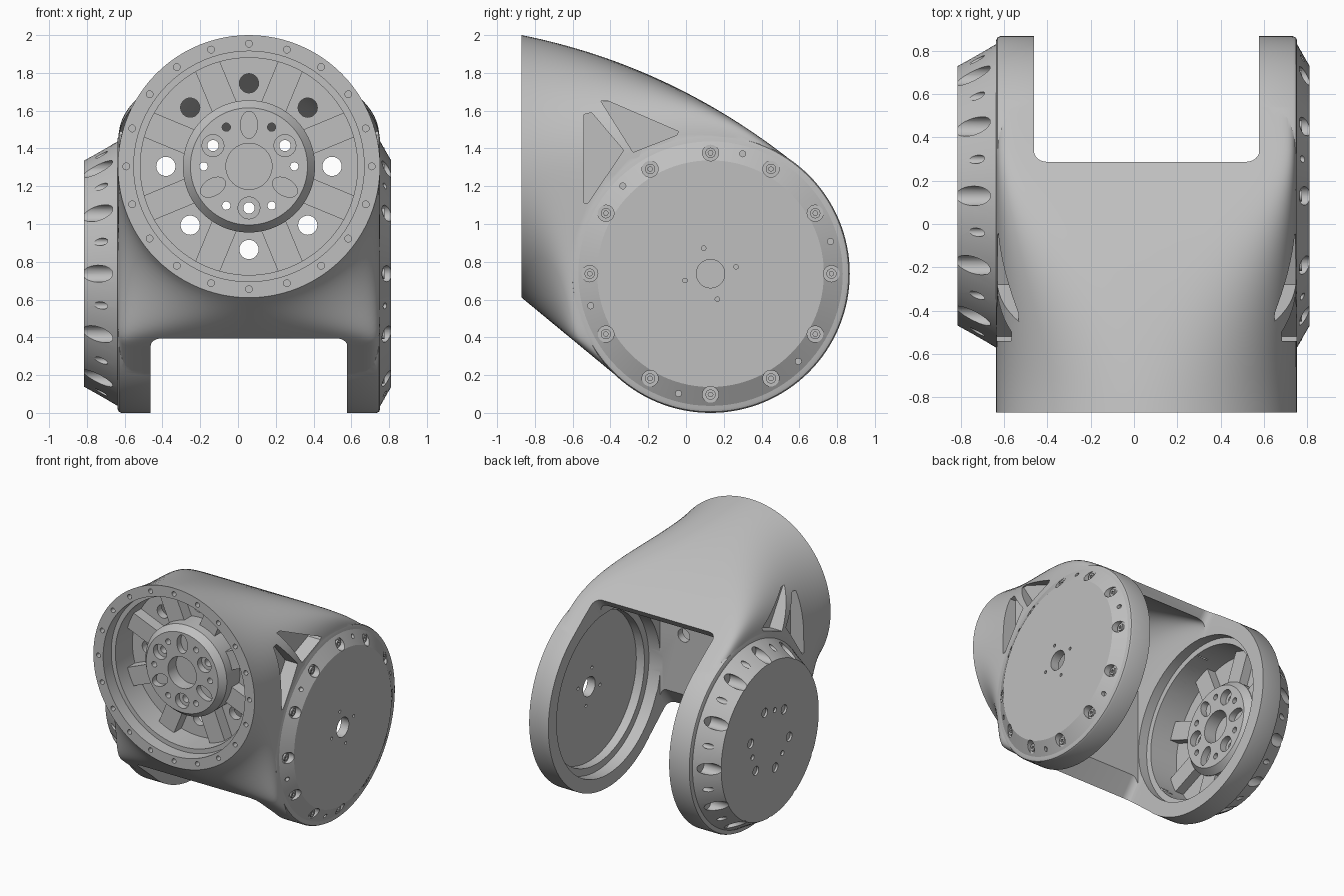
import bpy, bmesh
from math import sin, cos, pi, radians, copysign
from mathutils import Matrix, Vector

cube = bpy.data.objects.get("Cube")
if cube:
    bpy.data.objects.remove(cube, do_unlink=True)

grey = bpy.data.materials.new("cast_grey")
grey.use_nodes = True
grey.diffuse_color = (0.52, 0.52, 0.52, 1)
grey.node_tree.nodes["Principled BSDF"].inputs["Base Color"].default_value = (0.52, 0.52, 0.52, 1)

# Local frames: local z points out of each opening or cap
MID, AXIS_Y, AXIS_Z, HALF = 0.058, 0.13, 0.737, 0.695


def side(x, sign):
    return Matrix.Translation((x, AXIS_Y, AXIS_Z)) @ Matrix.Rotation(sign * pi / 2, 4, "Y")


FRONT = Matrix.Translation((MID, -0.87, 1.305)) @ Matrix.Rotation(pi / 2, 4, "X")
FORK = side(MID, 1)
LEFT = side(MID + HALF, 1)
RIGHT = side(MID - HALF, -1)
INNER = side(MID - 0.52, 1)


def finish(name, bm):
    bmesh.ops.recalc_face_normals(bm, faces=bm.faces[:])
    mesh = bpy.data.meshes.new(name)
    bm.to_mesh(mesh)
    bm.free()
    obj = bpy.data.objects.new(name, mesh)
    bpy.context.collection.objects.link(obj)
    return obj


def lathe(name, profile, frame, steps=96):
    bm = bmesh.new()
    verts = [bm.verts.new((r, 0, z)) for r, z in profile]
    edges = [bm.edges.new(pair) for pair in zip(verts, verts[1:])]
    bmesh.ops.spin(bm, geom=verts + edges, cent=(0, 0, 0), axis=(0, 0, 1),
                   angle=2 * pi, steps=steps)
    bmesh.ops.remove_doubles(bm, verts=bm.verts[:], dist=1e-5)
    bm.transform(frame)
    return finish(name, bm)


def polar(radius, angles):
    return [(radius * cos(radians(a)), radius * sin(radians(a)), a) for a in angles]


def drills(frame, spots, radius, low, high, stretch=1, seg=24):
    bm = bmesh.new()
    for x, y, a in spots:
        place = (frame @ Matrix.Translation((x, y, (low + high) / 2))
                 @ Matrix.Rotation(radians(a), 4, "Z") @ Matrix.Diagonal((stretch, 1, 1, 1)))
        bmesh.ops.create_cone(bm, cap_ends=True, segments=seg, radius1=radius,
                              radius2=radius, depth=high - low, matrix=place)
    return finish("cutter", bm)


def boolean(obj, tool, operation="DIFFERENCE"):
    mod = obj.modifiers.new("boolean", "BOOLEAN")
    mod.operation, mod.object, mod.solver = operation, tool, "EXACT"
    bpy.context.view_layer.objects.active = obj
    bpy.ops.object.modifier_apply(modifier=mod.name)
    bpy.data.objects.remove(tool, do_unlink=True)


def bore(obj, frame, radius, low, high):
    boolean(obj, drills(frame, [(0, 0, 0)], radius, low, high, seg=96))


def ease(t):
    u = min(1, t)
    return 1 - 0.92 * u * u * (3 - 2 * u)


# Body: a round mouth that blends into a squared fork root
lean = Vector((0, 0.62, 0.785)).normalized()
hinge = Vector((0, AXIS_Y, AXIS_Z))
top = [Vector((0, -0.87, 2.0)), Vector((0, -0.07, 1.84)), hinge + lean * 0.735]
bottom = [Vector((0, -0.87, 0.61)), hinge - lean * 0.735]


def body(name, width, inset, sections=28, around=96):
    bm = bmesh.new()
    rings = []
    for i in range(sections + 1):
        t = i / sections
        t_pos = top[0] * (1 - t) ** 2 + top[1] * 2 * t * (1 - t) + top[2] * t * t
        b_pos = bottom[0].lerp(bottom[1], t)
        arm = (t_pos - b_pos) / 2
        arm -= arm.normalized() * inset
        ring = []
        for k in range(around):
            a = 2 * pi * k / around
            power = ease(t / 0.85) if sin(a) > 0 else ease(t / 0.55)
            c, s = [copysign(abs(v) ** power if abs(v) > 1e-6 else 0, v)
                    for v in (cos(a), sin(a))]
            p = (t_pos + b_pos) / 2 + arm * s
            ring.append(bm.verts.new((MID + width * c, p.y, p.z)))
        rings.append(ring)
    for r1, r2 in zip(rings, rings[1:]):
        for k in range(around):
            n = (k + 1) % around
            bm.faces.new((r1[k], r1[n], r2[n], r2[k]))
    bm.faces.new(rings[0])
    bm.faces.new(rings[-1])
    return finish(name, bm)


housing = body("housing", 0.694, 0)
fork = lathe("fork_disc", [(0, -HALF), (0.717, -HALF), (0.731, 0.006 - HALF), (0.737, 0.02 - HALF),
                           (0.737, HALF - 0.02), (0.731, HALF - 0.006), (0.717, HALF), (0, HALF)],
             FORK, 128)
boolean(housing, fork, "UNION")

# Slot between the two arms, with rounded inner corners
out = Vector((0, lean.z, -lean.y))
tilt = Matrix((Vector((1, 0, 0)), out, lean)).transposed().to_4x4()
bm = bmesh.new()
bmesh.ops.create_cube(bm, size=1, matrix=Matrix.Diagonal((1.04, 1.6, 3.2, 1)))
upright = [e for e in bm.edges if abs(e.verts[0].co.z - e.verts[1].co.z) > 1]
bmesh.ops.bevel(bm, geom=upright, offset=0.06, segments=6, profile=0.5, affect="EDGES")
bm.transform(Matrix.Translation(Vector((MID, AXIS_Y, AXIS_Z)) + out * (0.8 - 0.368)) @ tilt)
boolean(housing, finish("cutter", bm))

# Hollow behind the mouth plate, open to the slot
hollow = body("cutter", 0.515, 0.07)
bm = bmesh.new()
bmesh.ops.create_cube(bm, size=1, matrix=Matrix.Translation((0, 0.5, 1))
                      @ Matrix.Diagonal((3, 2, 4, 1)))
boolean(hollow, finish("cutter", bm), "INTERSECT")
boolean(housing, hollow)

# Stepped bores in the mouth and both arms
bore(housing, FRONT, 0.61, -0.10, 0.05)
bore(housing, FRONT, 0.575, -0.31, -0.05)
bore(housing, LEFT, 0.58, -0.15, 0.05)
bore(housing, LEFT, 0.635, -0.20, -0.08)
bore(housing, INNER, 0.58, -0.30, -0.02)
bore(housing, INNER, 0.625, -0.07, 0.025)

# Flange holes and passages through the mouth plate
boolean(housing, drills(FRONT, polar(0.65, range(0, 360, 18)), 0.018, -0.06, 0.05, seg=16))
boolean(housing, drills(FRONT, polar(0.44, range(0, 360, 45)), 0.051, -0.42, -0.25))
boolean(housing, drills(FRONT, polar(0.24, range(0, 360, 60)), 0.022, -0.42, -0.25, seg=16))
boolean(housing, drills(FRONT, polar(0.22, (30, 150, 270)), 0.03, -0.42, -0.25, seg=16))

# Triangular pockets on both flanks
bm = bmesh.new()
for sign in (-1, 1):
    for tri in ([(-0.54, 1.58), (-0.50, 1.59), (-0.33, 1.39), (-0.52, 1.11), (-0.54, 1.11)],
                [(-0.45, 1.65), (-0.41, 1.65), (-0.04, 1.49), (-0.05, 1.47), (-0.28, 1.38)]):
        face = bm.faces.new([bm.verts.new((MID + sign * 0.58, y, z)) for y, z in tri])
        grown = bmesh.ops.extrude_face_region(bm, geom=[face], use_keep_orig=True)["geom"]
        bmesh.ops.translate(bm, vec=(sign * 0.3, 0, 0),
                            verts=[g for g in grown if isinstance(g, bmesh.types.BMVert)])
boolean(housing, finish("cutter", bm))
parts = [housing]


# Hub with bolt holes, held by eight spokes
def make_hub(name, frame, base):
    hub = lathe(name + "_hub", [(0, -0.10), (0.31, -0.10), (0.35, -0.15),
                                (0.35, base), (0, base)], frame)
    boolean(hub, drills(frame, polar(0.24, range(0, 360, 60)), 0.022, -0.4, 0, seg=16))
    boolean(hub, drills(frame, polar(0.22, (30, 150, 270)), 0.058, -0.15, 0))
    boolean(hub, drills(frame, polar(0.22, (30, 150, 270)), 0.03, -0.4, -0.12, seg=16))
    boolean(hub, drills(frame, polar(0.22, (90, 210, 330)), 0.045, -0.15, 0, stretch=1.6))
    boolean(hub, drills(frame, [(0, 0, 0)], 0.122, -0.2, 0, seg=48))
    bm = bmesh.new()
    for k in range(8):
        bmesh.ops.create_cube(bm, size=1, matrix=frame @ Matrix.Rotation((k + 0.5) * pi / 4, 4, "Z")
                              @ Matrix.Translation((0.457, 0, base + 0.05))
                              @ Matrix.Diagonal((0.255, 0.14, 0.1, 1)))
    parts.extend([hub, finish(name + "_spokes", bm)])


make_hub("front", FRONT, -0.32)
make_hub("right_arm", side(MID - 0.60, 1), -0.255)

# Right cap: deep hollow cone with scalloped bolt recesses
cap = lathe("right_cap", [(0, 0.177), (0.6, 0.177), (0.7, 0), (0.58, 0), (0.58, 0.13), (0, 0.13)],
            RIGHT)
boolean(cap, drills(RIGHT, polar(0.64, range(0, 360, 30)), 0.045, 0.025, 0.3))
boolean(cap, drills(RIGHT, polar(0.65, range(15, 360, 30)), 0.02, 0.03, 0.3, seg=16))
boolean(cap, drills(RIGHT, polar(0.245, range(15, 360, 60)), 0.035, 0.1, 0.3))
boolean(cap, drills(RIGHT, polar(0.22, (104, 224, 344)), 0.02, 0.1, 0.3, seg=16))
parts.append(cap)

# Left cap: shallow cover with counterbored screws
cover = lathe("left_cap", [(0, 0.058), (0.6, 0.058), (0.7, 0), (0.7, -0.01), (0, -0.01)], LEFT)
ring = polar(0.64, range(0, 360, 30))
boolean(cover, drills(LEFT, ring, 0.043, 0.008, 0.2))
boolean(cover, drills(LEFT, polar(0.657, range(45, 360, 60)), 0.016, 0.005, 0.2, seg=16))
boolean(cover, drills(LEFT, [(0, 0, 0)], 0.075, -0.1, 0.2, seg=48))
boolean(cover, drills(LEFT, polar(0.14, range(15, 360, 90)), 0.012, -0.1, 0.2, seg=12))
screws = drills(LEFT, ring, 0.027, 0.0, 0.022, seg=24)
screws.name = "left_cap_screws"
boolean(screws, drills(LEFT, ring, 0.013, 0.01, 0.1, seg=6))
parts.extend([cover, screws])

# Shared finish
for obj in parts:
    obj.data.materials.clear()
    obj.data.materials.append(grey)
    for poly in obj.data.polygons:
        poly.material_index = 0
    bpy.ops.object.select_all(action="DESELECT")
    obj.select_set(True)
    bpy.context.view_layer.objects.active = obj
    bpy.ops.object.shade_smooth_by_angle(angle=radians(28))
